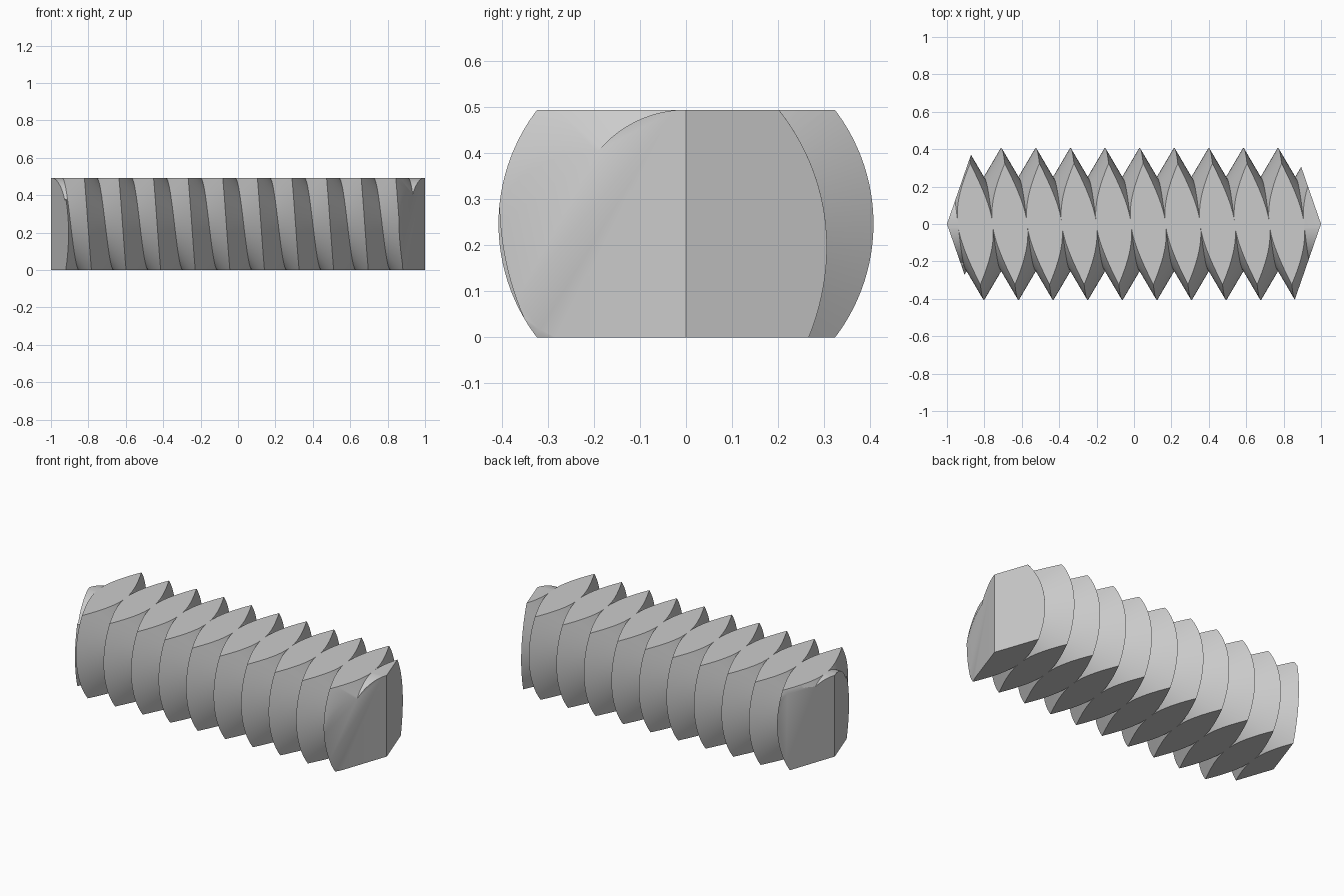
import bpy, bmesh
from math import sin, cos, radians

if "Cube" in bpy.data.objects:
    bpy.data.objects.remove(bpy.data.objects["Cube"])

PITCH, CREST, ROOT = 0.185, 0.407, 0.2475
START = 0.03 - 8 * PITCH      # first crest, well outside the trimmed length
HEIGHT = 0.493
COLS, ROWS = 120, 33


def new_object(name, bm):
    bmesh.ops.recalc_face_normals(bm, faces=bm.faces)
    mesh = bpy.data.meshes.new(name)
    bm.to_mesh(mesh)
    bm.free()
    obj = bpy.data.objects.new(name, mesh)
    bpy.context.collection.objects.link(obj)
    return obj


def radius(row, angle):
    """Even rows are crests; the thread runs out to the core near both tips."""
    runout_left = row == 4 and 60 <= angle <= 147
    runout_right = row == 26 and 90 <= angle <= 180
    return ROOT if row % 2 or runout_left or runout_right else CREST


# Single-start V thread, right-handed, around the x axis
bm = bmesh.new()
grid = []
for i in range(COLS):
    angle = -90 + 360 * i / COLS
    column = []
    for row in range(ROWS):
        r, a = radius(row, angle), radians(angle)
        x = START + PITCH * (row / 2 + angle / 360)
        column.append(bm.verts.new((x, r * cos(a), HEIGHT / 2 + r * sin(a))))
    grid.append(column)
for i in range(COLS):
    last = i == COLS - 1
    nxt, shift = (grid[0], 2) if last else (grid[i + 1], 0)
    for row in range(ROWS - 1 - shift):
        bm.faces.new((grid[i][row], nxt[row + shift],
                      nxt[row + shift + 1], grid[i][row + 1]))

# Close the ends with cones, which are trimmed away later
border = [e for e in bm.edges if e.is_boundary]
apex = {s: bm.verts.new((3 * s, 0, HEIGHT / 2)) for s in (-1, 1)}
for e in border:
    side = 1 if e.verts[0].co.x > 0 else -1
    bm.faces.new((e.verts[0], e.verts[1], apex[side]))
rod = new_object("threaded_rod", bm)

# Trimming prism: flat top and bottom, wedge-shaped tips
bm = bmesh.new()
tip = 1 - 0.5 * 0.347
outline = [(1, 0), (tip, 0.5), (-tip, 0.5), (-1, 0), (-tip, -0.5), (tip, -0.5)]
base = bm.faces.new([bm.verts.new((x, y, 0)) for x, y in outline])
ext = bmesh.ops.extrude_face_region(bm, geom=[base])
top = [v for v in ext["geom"] if isinstance(v, bmesh.types.BMVert)]
bmesh.ops.translate(bm, verts=top, vec=(0, 0, HEIGHT))
cutter = new_object("trim_block", bm)
cutter.hide_render = True

trim = rod.modifiers.new("trim", "BOOLEAN")
trim.operation = "INTERSECT"
trim.solver = "EXACT"
trim.object = cutter
bpy.context.view_layer.objects.active = rod
rod.select_set(True)
bpy.ops.object.modifier_apply(modifier=trim.name)
bpy.data.objects.remove(cutter)

# One plain grey for the whole rod
grey = bpy.data.materials.new("plain_grey")
grey.use_nodes = True
colour = (0.6, 0.6, 0.6, 1)
grey.diffuse_color = colour
grey.node_tree.nodes["Principled BSDF"].inputs["Base Color"].default_value = colour
rod.data.materials.clear()
rod.data.materials.append(grey)
bpy.ops.object.shade_smooth_by_angle(angle=radians(25))
